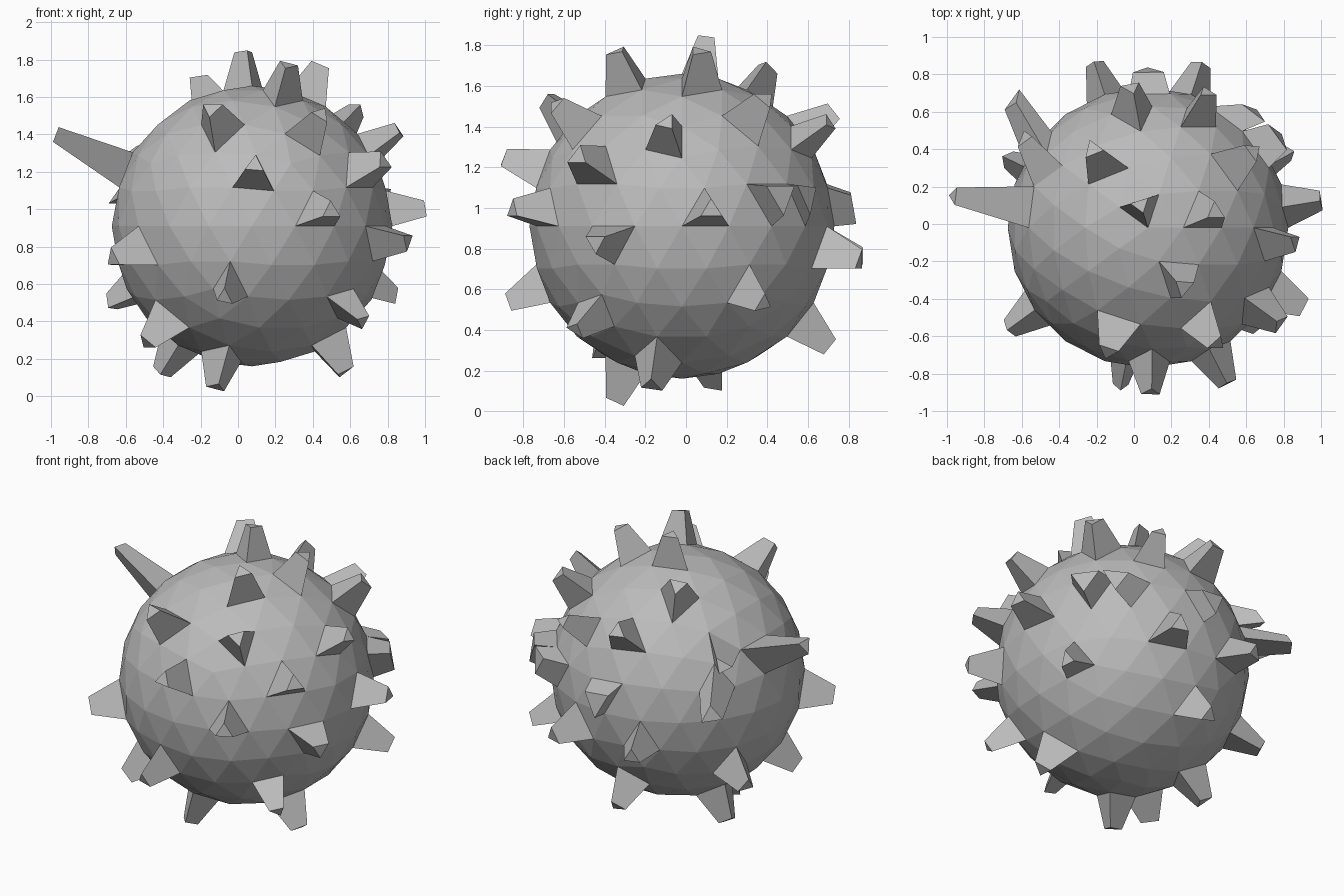
import bpy, bmesh
from mathutils import Vector

if "Cube" in bpy.data.objects:
    bpy.data.objects.remove(bpy.data.objects["Cube"])

CENTRE = Vector((0.075, -0.02, 0.91))
RADIUS = 0.75

grey = bpy.data.materials.new("mid grey")
grey.diffuse_color = (0.5, 0.5, 0.5, 1)
grey.use_nodes = True
grey.node_tree.nodes["Principled BSDF"].inputs["Base Color"].default_value = grey.diffuse_color

# ordinary spikes: direction from the ball centre, all the same size
SPIKES = [
    # front
    (-.17, -.50, .53), (.01, -.70, .26), (.31, -.46, .50), (.35, -.66, .06),
    (-.12, -.66, -.33), (-.59, -.44, -.13), (-.46, -.34, -.49), (.47, -.41, -.42),
    # underside
    (.42, -.13, -.60), (-.16, -.25, -.69), (-.38, .12, -.64),
    # right
    (.60, -.08, .45), (.55, -.42, .28), (.74, .11, .07), (.66, -.35, -.06),
    (.60, .32, -.32), (.44, .31, .52),
    # top
    (.30, .05, .68), (.17, -.25, .69), (-.03, .10, .74), (-.23, .34, .63),
    # back and left
    (-.08, .58, .47), (.25, .57, .42), (.23, .70, -.12), (-.22, .72, -.10),
    (0, .59, -.46), (-.60, .27, -.34),
]

# odd spikes: base direction, tip position from the centre, tip scale
ODD = [
    ((-.62, .09, .34), (-1.04, .17, .50), .42),   # long left spike
    ((-.50, .45, .20), (-.72, .68, .15), .6),     # long back-left spike
    ((-.52, .33, .42), (-.66, .48, .38), .5),     # its upper neighbour
    ((.61, .40, .13), (.70, .49, .15), .7),       # blunt pair at back right
    ((.47, .56, .13), (.57, .62, .15), .7),
    ((.0, .74, .12), (.0, .84, .11), .75),        # blunt back spike
]


def spike(bm, face, tip=None, height=0.2, scale=0.45):
    """Extrude one face of the ball into a tapered spike."""
    mid = face.calc_center_median()
    goal = Vector(tip) if tip else mid + mid.normalized() * height
    new = bmesh.ops.extrude_discrete_faces(bm, faces=[face])["faces"][0]
    for v in new.verts:
        v.co = goal + (v.co - mid) * scale


bm = bmesh.new()
bmesh.ops.create_icosphere(bm, subdivisions=3, radius=RADIUS)
base = [(f, f.calc_center_median().normalized()) for f in bm.faces]
used = set()


def pick(direction):
    """Free ball face that looks closest along the direction."""
    d = Vector(direction).normalized()
    i = max((k for k in range(len(base)) if k not in used),
            key=lambda k: base[k][1].dot(d))
    used.add(i)
    return base[i][0]


# choose every base face first, then raise the spikes
plain = [pick(d) for d in SPIKES]
special = [(pick(d), t, s) for d, t, s in ODD]
for f in plain:
    spike(bm, f)
for f, t, s in special:
    spike(bm, f, tip=t, scale=s)

bmesh.ops.recalc_face_normals(bm, faces=bm.faces)
bmesh.ops.translate(bm, verts=bm.verts, vec=CENTRE)
mesh = bpy.data.meshes.new("spiked_ball")
bm.to_mesh(mesh)
bm.free()
mesh.materials.append(grey)
ball = bpy.data.objects.new("spiked_ball", mesh)
bpy.context.collection.objects.link(ball)
